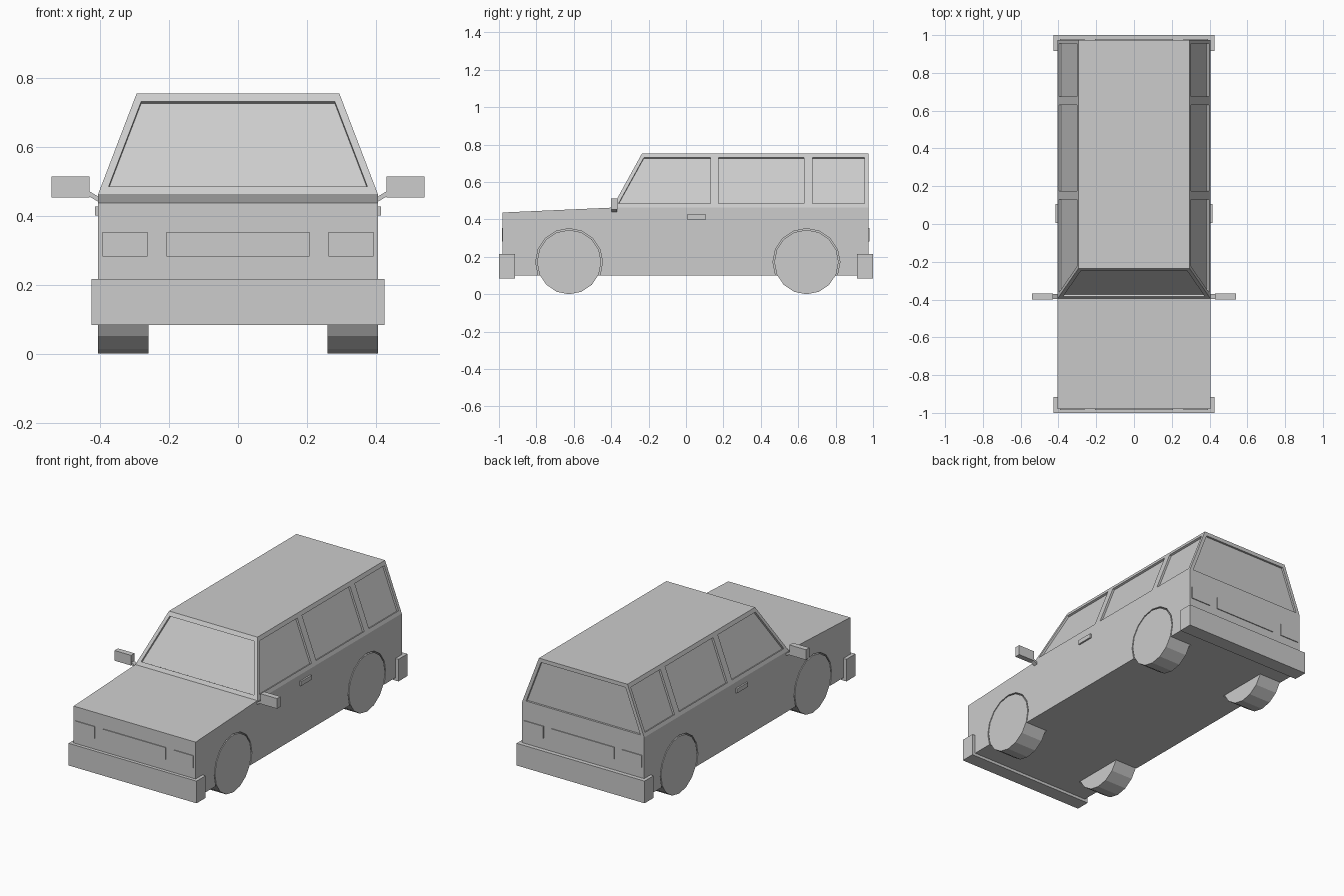
import bpy, bmesh, math
from mathutils import Vector, Matrix

cube = bpy.data.objects.get("Cube")
if cube:
    bpy.data.objects.remove(cube, do_unlink=True)

grey = bpy.data.materials.new("light_grey")
grey.use_nodes = True
colour = (0.604, 0.604, 0.604, 1)
grey.diffuse_color = colour
grey.node_tree.nodes["Principled BSDF"].inputs["Base Color"].default_value = colour


def finish(name, bm):
    bmesh.ops.recalc_face_normals(bm, faces=bm.faces)
    mesh = bpy.data.meshes.new(name)
    bm.to_mesh(mesh)
    bm.free()
    mesh.materials.append(grey)
    obj = bpy.data.objects.new(name, mesh)
    bpy.context.collection.objects.link(obj)
    return obj


def hull(name, pts):
    """Convex solid around the given points."""
    bm = bmesh.new()
    for p in pts:
        bm.verts.new(p)
    bmesh.ops.convex_hull(bm, input=bm.verts)
    bmesh.ops.dissolve_limit(bm, angle_limit=0.01, verts=bm.verts, edges=bm.edges)
    return finish(name, bm)


def box(name, xs, ys, zs):
    return hull(name, [(x, y, z) for x in xs for y in ys for z in zs])


def wheel_disc(name, x0, x1, y, radius):
    bm = bmesh.new()
    place = Matrix.Translation(((x0 + x1) / 2, y, R)) @ Matrix.Rotation(math.pi / 2, 4, 'Y')
    bmesh.ops.create_cone(bm, cap_ends=True, segments=16, radius1=radius, radius2=radius,
                          depth=abs(x1 - x0), matrix=place)
    return finish(name, bm)


def pane_cutter(pts, depth=0.012):
    """Slab straddling a flat outline, used to sink a window."""
    pts = [Vector(p) for p in pts]
    n = (pts[1] - pts[0]).cross(pts[2] - pts[0]).normalized() * depth
    return hull("window_cutter", [p + s * n for p in pts for s in (-1, 1)])


# Main dimensions
W, ROOF_W = 0.405, 0.294
FRONT, BACK, COWL, ROOF_Y = -0.98, 0.975, -0.395, -0.235
BELT, ROOF_Z = 0.463, 0.753
R = 0.172
AXLES = {"front": -0.625, "rear": 0.644}
SIDES = {"left": 1, "right": -1}


def side_x(z):
    return W + (ROOF_W - W) * (z - BELT) / (ROOF_Z - BELT)


def screen_y(z):
    return COWL + (ROOF_Y - COWL) * (z - BELT) / (ROOF_Z - BELT)


# Body shell: tub profile swept across, with tapering cabin on top
profile = [(W, FRONT, 0.1), (W, FRONT, 0.437), (W, COWL, BELT), (W, BACK, BELT),
           (W, BACK, 0.1), (ROOF_W, ROOF_Y, ROOF_Z), (ROOF_W, BACK, ROOF_Z)]
bm = bmesh.new()
lv = [bm.verts.new(p) for p in profile]
rv = [bm.verts.new((-x, y, z)) for x, y, z in profile]
for v in (lv, rv):
    bm.faces.new(v[:5])
    bm.faces.new((v[2], v[3], v[6], v[5]))
ring = (0, 1, 2, 5, 6, 3, 4)
for a, b in zip(ring, ring[1:] + ring[:1]):
    bm.faces.new((lv[a], lv[b], rv[b], rv[a]))
body = finish("body", bm)

# Cutters for wheel wells and sunken windows
cutters = []
LOW, HIGH = 0.484, 0.73
for s in SIDES.values():
    for y in AXLES.values():
        cutters.append(wheel_disc("well_cutter", s * 0.255, s * 0.5, y, 0.179))
    slant = (screen_y(LOW) + 0.022, screen_y(HIGH) + 0.022)
    for (low_y, high_y), end in ((slant, 0.13), ((0.175, 0.175), 0.63), ((0.675, 0.675), 0.955)):
        cutters.append(pane_cutter([(s * side_x(z), y, z) for y, z in
                                    ((low_y, LOW), (end, LOW), (end, HIGH), (high_y, HIGH))]))
for low, rear in ((LOW, False), (0.472, True)):
    outline = ((-1, low), (1, low), (1, HIGH), (-1, HIGH))
    cutters.append(pane_cutter([(s * (side_x(z) - 0.022), BACK if rear else screen_y(z), z)
                                for s, z in outline]))

bpy.context.view_layer.objects.active = body
for cutter in cutters:
    mod = body.modifiers.new("cut", 'BOOLEAN')
    mod.operation = 'DIFFERENCE'
    mod.solver = 'EXACT'
    mod.object = cutter
    bpy.ops.object.modifier_apply(modifier=mod.name)
    bpy.data.objects.remove(cutter, do_unlink=True)

# Wheels, mirrors, and door handles on both sides
for side, s in SIDES.items():
    for end, y in AXLES.items():
        wheel_disc(f"{end}_{side}_wheel", s * 0.26, s * W, y, R)
    ys = (-0.4, -0.367)
    box(f"{side}_mirror", (s * 0.43, s * 0.54), ys, (0.452, 0.513))
    hull(f"{side}_mirror_arm", [(s * x, y, z) for y in (-0.397, -0.37) for x, z in
                                ((0.4, 0.437), (0.4, 0.452), (0.432, 0.456), (0.432, 0.471))])
    box(f"{side}_door_handle", (s * 0.4, s * 0.415), (0.005, 0.107), (0.4, 0.426))

# Bumpers, lamps, and centre panels at both ends
for end, d, face in (("front", -1, FRONT), ("rear", 1, BACK)):
    box(f"{end}_bumper", (-0.425, 0.425), (d * 0.915, d), (0.083, 0.216))
    ys, zs = (face - d * 0.005, face + d * 0.005), (0.281, 0.353)
    box(f"{end}_centre_panel", (-0.207, 0.207), ys, zs)
    for side, s in SIDES.items():
        box(f"{end}_{side}_lamp", (s * 0.262, s * 0.392), ys, zs)
